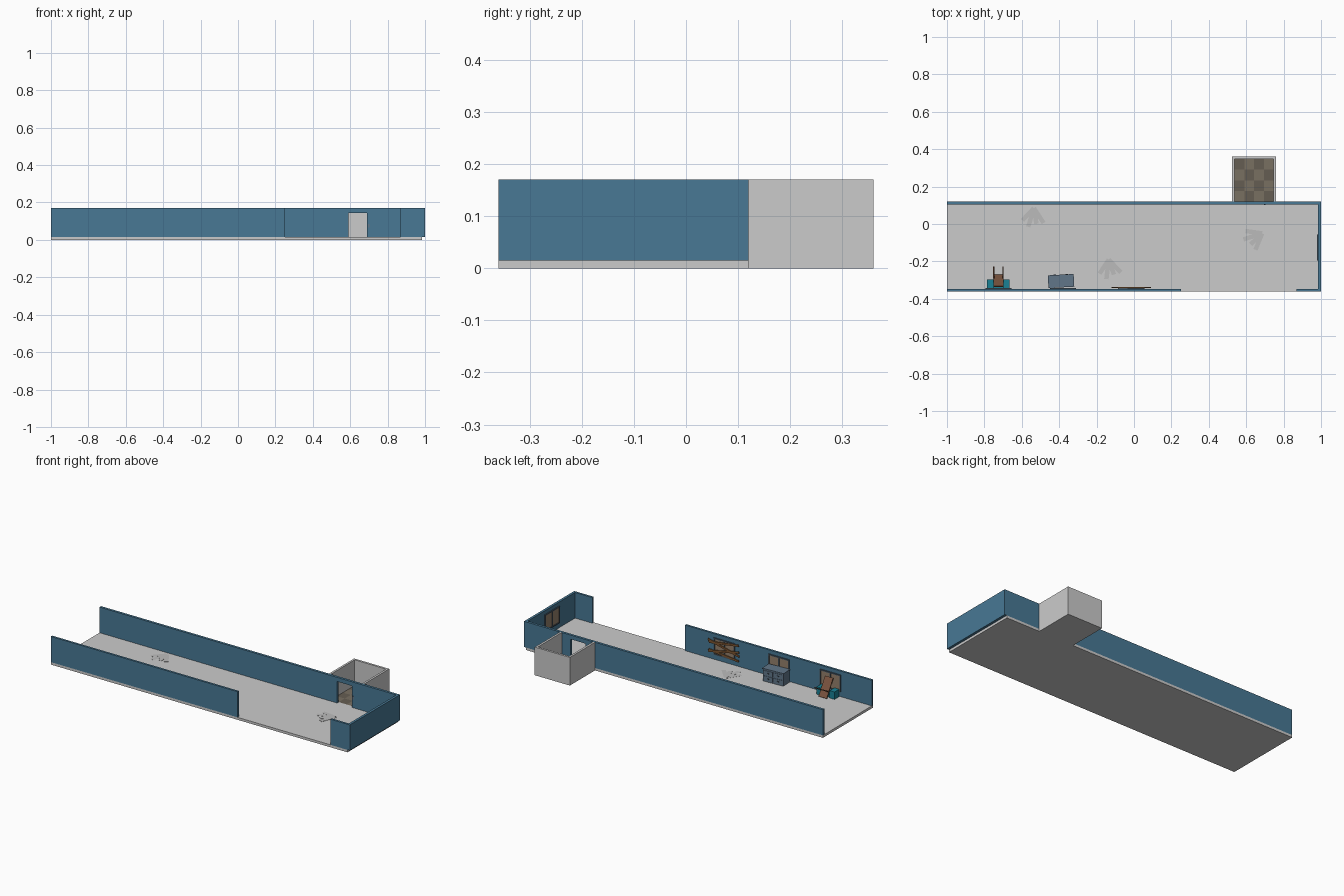
import bpy, bmesh
from math import radians, cos, sin, atan2, hypot
from mathutils import Matrix, Vector

if "Cube" in bpy.data.objects:
    bpy.data.objects.remove(bpy.data.objects["Cube"])


def mat(name, r, g, b):
    m = bpy.data.materials.new(name)
    m.diffuse_color = (r, g, b, 1)
    m.use_nodes = True
    m.node_tree.nodes["Principled BSDF"].inputs["Base Color"].default_value = m.diffuse_color
    return m


BLUE = mat("blue_paint", .065, .19, .30)
SLATE = mat("slate", .12, .18, .25)
TEAL = mat("teal_fabric", .01, .22, .30)
WOOD = mat("wood", .20, .09, .05)
PLANK = mat("plank_wood", .20, .09, .03)
PANE = mat("dusty_pane", .30, .22, .15)
FRAME = mat("window_frame", .07, .10, .13)
TILE_A = mat("tile_dark", .13, .11, .085)
TILE_B = mat("tile_light", .19, .16, .12)
PAPER = mat("pale_scrap", .50, .50, .50)


def block(name, lo, hi, m=None, parent_mat=None):
    """Box between two corners, optionally moved by a matrix."""
    bm = bmesh.new()
    bmesh.ops.create_cube(bm, size=1)
    c = [(a + b) / 2 for a, b in zip(lo, hi)]
    s = [b - a for a, b in zip(lo, hi)]
    bm.transform(Matrix.Translation(c) @ Matrix.Diagonal((*s, 1)))
    if parent_mat:
        bm.transform(parent_mat)
    me = bpy.data.meshes.new(name)
    bm.to_mesh(me)
    bm.free()
    if m:
        me.materials.append(m)
    ob = bpy.data.objects.new(name, me)
    bpy.context.collection.objects.link(ob)
    return ob


def place(x, y, z, angle=0, axis='Z'):
    return Matrix.Translation((x, y, z)) @ Matrix.Rotation(radians(angle), 4, axis)


F, T = .015, .17  # floor level, wall top

# Main room floor and walls
block("main_floor", (-1, -.36, 0), (.985, .12, F))
block("back_wall_left", (-1, .105, F), (.59, .12, T), BLUE)
block("back_wall_right", (.69, .105, F), (1, .12, T), BLUE)
block("back_wall_lintel", (.59, .105, .145), (.69, .12, T), BLUE)
block("front_wall_long", (-1, -.36, F), (.25, -.347, T), BLUE)
block("front_wall_short", (.87, -.36, F), (1, -.347, T), BLUE)
block("right_wall", (.985, -.347, F), (1, .105, T), BLUE)
block("light_switch", (.695, .101, .067), (.704, .105, .085), SLATE)

# Side room: grey shell with a chequered floor
X0, X1, Y0, Y1, W = .525, .76, .12, .36, .013
block("side_room_floor", (X0, Y0, 0), (X1, Y1, .013))
block("side_room_wall_left", (X0, Y0, .013), (X0 + W, Y1, T))
block("side_room_wall_right", (X1 - W, Y0, .013), (X1, Y1, T))
block("side_room_wall_back", (X0 + W, Y1 - W, .013), (X1 - W, Y1, T))
dx, dy = (X1 - X0 - 2 * W) / 4, (Y1 - W - Y0) / 4
for i in range(4):
    for j in range(4):
        x, y = X0 + W + i * dx, Y0 + j * dy
        block("floor_tile", (x, y, .013), (x + dx, y + dy, F),
              TILE_A if (i + j) % 2 else TILE_B)


def window(M, w=.14, z0=.045, z1=.147, d=.006):
    """Two-pane window; local y=0 is the wall face and +y points indoors."""
    h, b = w / 2, .007
    block("window_pane", (-h + b, 0, z0 + b), (h - b, d * .4, z1 - b), PANE, M)
    for s in (-1, 1):
        a, c = sorted((s * h, s * (h - b)))
        block("window_side", (a, 0, z0), (c, d, z1), FRAME, M)
    block("window_sill", (-h + b, 0, z0), (h - b, d, z0 + b), FRAME, M)
    block("window_head", (-h + b, 0, z1 - b), (h - b, d, z1), FRAME, M)
    block("window_mullion", (-.003, 0, z0 + b), (.003, d, z1 - b), FRAME, M)


for x in (-.725, -.38, -.015):
    window(place(x, -.347, 0))
window(place(.985, -.125, 0, 90))

# Planks nailed over one window
for z, angle, half in ((.06, -6, .10), (.082, 12, .105), (.105, -14, .108), (.13, 8, .10)):
    block("window_plank", (-half, 0, -.006), (half, .004, .006), PLANK,
          place(-.015, -.341, z, angle, 'Y'))

# Dresser, slightly askew, with two rows of drawers
D = place(-.39, -.305, F, 3)
block("dresser_body", (-.066, -.031, 0), (.066, .031, .072), SLATE, D)
block("dresser_top", (-.069, -.034, .072), (.069, .034, .078), SLATE, D)
for z in (.006, .039):
    for s in (-1, 1):
        x = s * .032
        block("drawer_front", (x - .029, .031, z), (x + .029, .0335, z + .028), SLATE, D)
        block("drawer_handle", (x - .006, .0335, z + .012), (x + .006, .036, z + .017), FRAME, D)

# Low teal seat under the window
block("seat_base", (-.752, -.343, F), (-.698, -.305, .035), TEAL)
for s in (-1, 1):
    a, b = sorted((-.725 + s * .027, -.725 + s * .06))
    block("seat_arm", (a, -.343, F), (b, -.298, .06), TEAL)


def stick(name, p, q, wx, th, m):
    """Flat bar leaning in the y-z plane from p to q (x, y, z)."""
    p, q = Vector(p), Vector(q)
    v = q - p
    M = place(*p) @ Matrix.Rotation(atan2(v.z, v.y), 4, 'X')
    return block(name, (-wx / 2, 0, -th / 2), (wx / 2, hypot(v.y, v.z), th / 2), m, M)


# Wooden chair tipped against the window
stick("tipped_chair_panel", (-.725, -.272, .02), (-.725, -.334, .122), .054, .006, WOOD)
for s in (-1, 1):
    x = -.725 + s * .025
    stick("tipped_chair_leg", (x, -.29, .055), (x, -.23, .09), .006, .006, WOOD)

# Pale scraps fanned on the floor
for cx, cy, ang in ((-.535, .085, -95), (.685, -.05, -150), (-.135, -.19, -85)):
    for k, (off, length) in enumerate(((-38, .09), (-12, .105), (14, .085), (38, .095))):
        M = place(cx, cy, F, ang + off)
        block("floor_scrap", (0, -.012, 0), (length, .012, .0006 + .0003 * k), PAPER, M)
